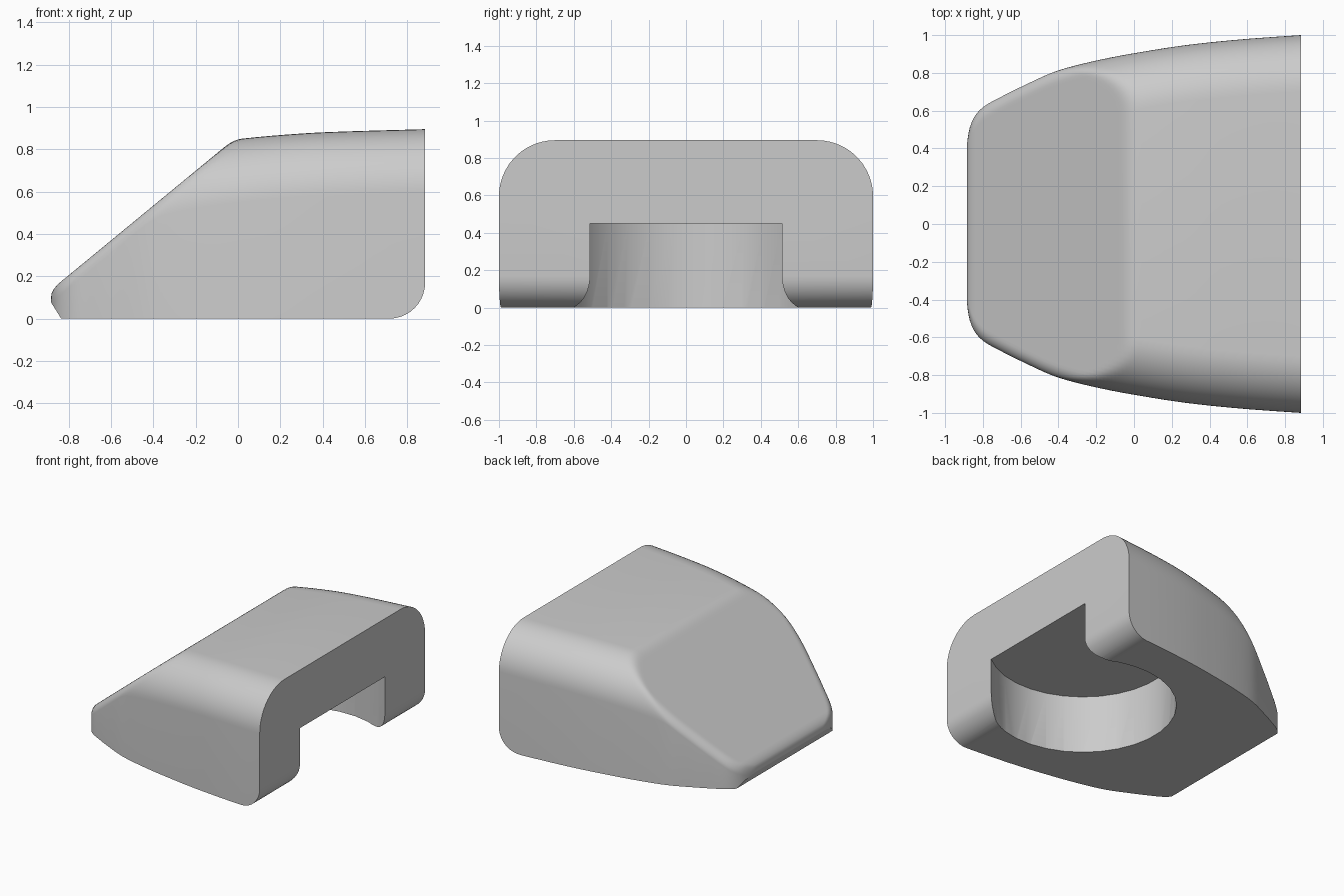
import bpy, bmesh, math

if "Cube" in bpy.data.objects:
    bpy.data.objects.remove(bpy.data.objects["Cube"])

# Plan half-width, roof height and sloped-face height along x
WIDTH = [(-.884, .42), (-.878, .47), (-.865, .525), (-.84, .575), (-.8, .618), (-.7, .675),
         (-.6, .725), (-.4, .813), (-.2, .865), (0, .904), (.3, .95), (.6, .98), (.884, 1)]
ROOF = [(-.884, .66), (-.5, .75), (-.2, .82), (0, .848), (.2, .867), (.4, .88), (.884, .895)]
SLOPE = [(-.884, .095), (-.88, .12), (-.87, .14), (-.85, .1635), (.9, 1.604)]


def interp(pts, x, smooth=True):
    x = min(max(x, pts[0][0]), pts[-1][0])
    i = next(i for i in range(len(pts) - 1) if x <= pts[i + 1][0])

    def sec(j):
        j = min(max(j, 0), len(pts) - 2)
        return (pts[j + 1][1] - pts[j][1]) / (pts[j + 1][0] - pts[j][0])
    (x0, y0), (x1, y1) = pts[i], pts[i + 1]
    h = x1 - x0
    t = (x - x0) / h
    if not smooth:
        return y0 + (y1 - y0) * t

    def tangent(a, b):  # harmonic mean keeps the curve monotone
        return 2 * a * b / (a + b) if a * b > 0 else 0
    m0 = tangent(sec(i - 1), sec(i))
    m1 = tangent(sec(i), sec(i + 1))
    return ((2*t**3 - 3*t**2 + 1) * y0 + (t**3 - 2*t**2 + t) * h * m0
            + (3*t**2 - 2*t**3) * y1 + (t**3 - t**2) * h * m1)


def rounded(d, top, r):
    return top if d >= r else top - r + math.sqrt(max(0, r*r - (r - d)**2))


def underside(x):
    if x < -.835:
        return (-.835 - x) * 1.6
    if x > .714:
        return .17 - math.sqrt(max(0, .17**2 - (x - .714)**2))
    return 0


def section(x):
    w, roof, slope, zb = interp(WIDTH, x), interp(ROOF, x), interp(SLOPE, x, False), underside(x)
    half = []
    for i in range(17):
        d = .3 * (i / 16)**2
        a = rounded(d, roof, .3)
        b = rounded(d, slope, min(.06, .9 * (slope - zb)))
        k = .03
        blend = max(k - abs(a - b), 0) / k
        half.append((w - d, min(a, b) - blend * blend * k / 4))
    half = [(w, zb)] + half
    return [(x, y, z) for y, z in half] + [(x, -y, z) for y, z in reversed(half)]


# Body: loft of cross-sections along x
xs = [-.884, -.882, -.88, -.876, -.87, -.86, -.85, -.835, -.82]
xs += [-.8 + .02 * i for i in range(43)]
xs += [.1 + .06 * i for i in range(11)]
xs += [.714 + .17 * math.sin(math.radians(a)) for a in range(0, 91, 9)]
bm = bmesh.new()
rings = [[bm.verts.new(p) for p in section(x)] for x in xs]
for r0, r1 in zip(rings, rings[1:]):
    for j in range(len(r0)):
        k = (j + 1) % len(r0)
        bm.faces.new((r0[j], r0[k], r1[k], r1[j]))
bm.faces.new(rings[0])
bm.faces.new(rings[-1])
bmesh.ops.recalc_face_normals(bm, faces=bm.faces)
mesh = bpy.data.meshes.new("wedge_body")
bm.to_mesh(mesh)
bm.free()
body = bpy.data.objects.new("wedge_body", mesh)
bpy.context.collection.objects.link(body)

# Round pocket in the underside, open through the back face
bpy.ops.mesh.primitive_cylinder_add(vertices=32, radius=.66, depth=.75, location=(.47, 0, .075),
                                    rotation=(0, 0, math.radians(5.625)))
cutter = bpy.context.object
cutter.name = "pocket_cutter"
cutter.hide_render = True
mod = body.modifiers.new("pocket", 'BOOLEAN')
mod.operation = 'DIFFERENCE'
mod.solver = 'EXACT'
mod.object = cutter
bpy.ops.object.select_all(action='DESELECT')
body.select_set(True)
bpy.context.view_layer.objects.active = body
bpy.ops.object.modifier_apply(modifier=mod.name)
bpy.data.objects.remove(cutter)
bpy.ops.object.shade_smooth_by_angle(angle=math.radians(30))
